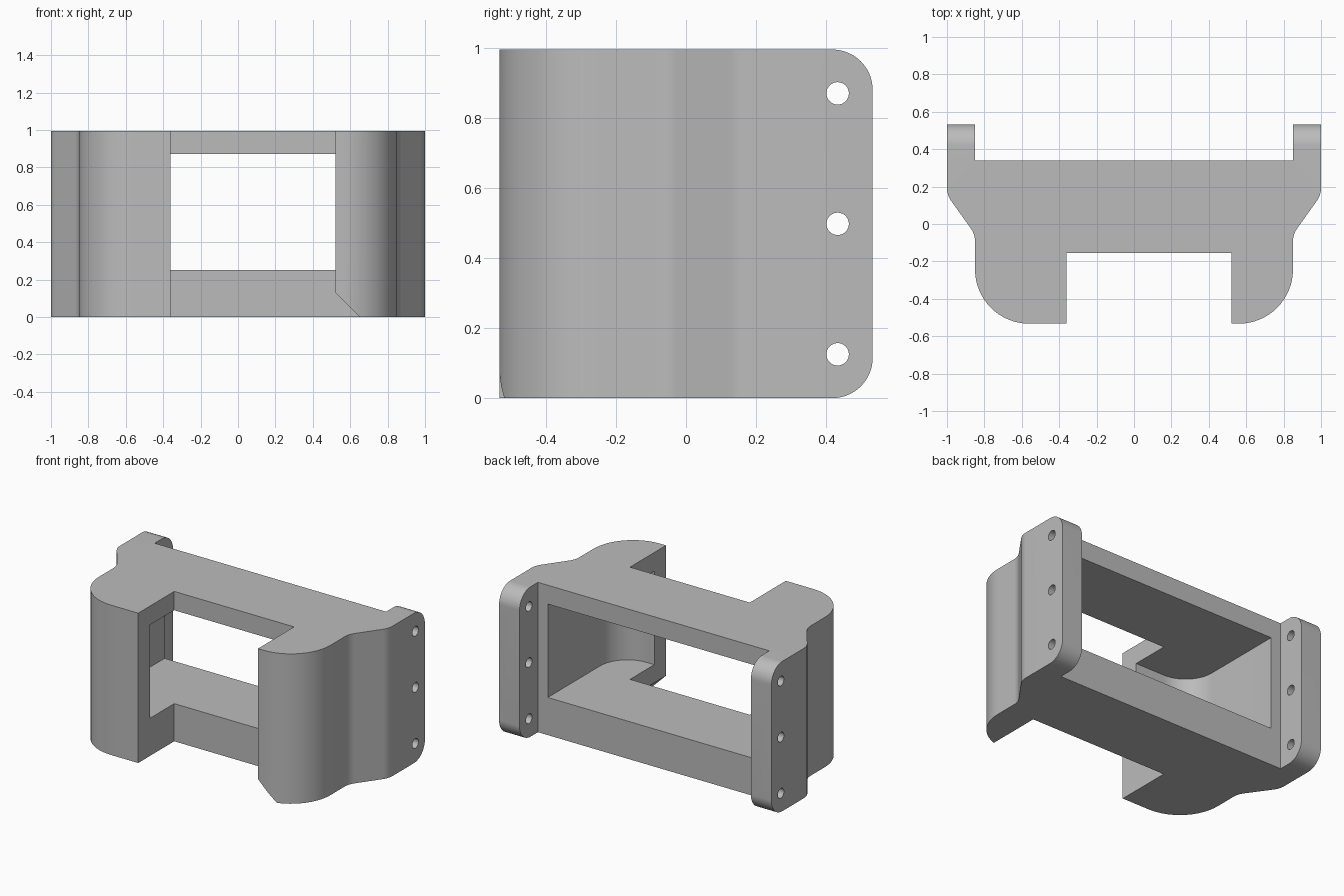
import bpy, bmesh, math
from mathutils import Vector

cube = bpy.data.objects.get("Cube")
if cube:
    bpy.data.objects.remove(cube, do_unlink=True)

H = 0.995      # bracket height
D = 0.533      # half depth

grey = bpy.data.materials.new("neutral grey")
grey.use_nodes = True
colour = (0.5, 0.5, 0.5, 1)
grey.diffuse_color = colour
grey.node_tree.nodes["Principled BSDF"].inputs["Base Color"].default_value = colour


def arc(cx, cy, r, start, end, steps=16):
    """Points on a circular arc, angles in degrees."""
    return [(cx + r * math.cos(math.radians(start + (end - start) * i / steps)),
             cy + r * math.sin(math.radians(start + (end - start) * i / steps)))
            for i in range(steps + 1)]


def fillet(before, corner, after, r, steps=8):
    """Round one profile corner with a tangent arc."""
    b, c, a = Vector(before), Vector(corner), Vector(after)
    u, v = (b - c).normalized(), (a - c).normalized()
    half = u.angle(v) / 2
    p, q = c + u * r / math.tan(half), c + v * r / math.tan(half)
    mid = c + (u + v).normalized() * r / math.sin(half)
    s, e = p - mid, q - mid
    sweep = s.angle(e)
    out = []
    for i in range(steps + 1):
        t = i / steps
        w = (s * math.sin((1 - t) * sweep) + e * math.sin(t * sweep)) / math.sin(sweep)
        out.append(tuple(mid + w))
    return out


def mirror(points):
    return [(-x, y) for x, y in reversed(points)]


def prism(name, points, low, high, axis="Z"):
    """Extrude a closed profile along Z (xy), Y (xz) or X (yz)."""
    place = {"Z": lambda a, b, t: (a, b, t),
             "Y": lambda a, b, t: (a, t, b),
             "X": lambda a, b, t: (t, a, b)}[axis]
    bm = bmesh.new()
    face = bm.faces.new([bm.verts.new(place(a, b, low)) for a, b in points])
    new = bmesh.ops.extrude_face_region(bm, geom=[face])["geom"]
    shift = Vector(place(0, 0, high - low))
    bmesh.ops.translate(bm, vec=shift,
                        verts=[g for g in new if isinstance(g, bmesh.types.BMVert)])
    bmesh.ops.recalc_face_normals(bm, faces=bm.faces)
    mesh = bpy.data.meshes.new(name)
    bm.to_mesh(mesh)
    bm.free()
    mesh.materials.append(grey)
    obj = bpy.data.objects.new(name, mesh)
    bpy.context.collection.objects.link(obj)
    return obj


# Outer outline: mounting ear, slanted shoulder, rounded front corner
top, knee, waist, low = (1, D), (1, 0.155), (0.85, -0.055), (0.85, -0.24)
side = ([(0.85, 0.34), (0.85, D), top]
        + fillet(top, knee, waist, 0.12)
        + fillet(knee, waist, low, 0.12)
        + arc(0.56, -D + 0.29, 0.29, 0, -90))
right_notch = [(0.52, -D), (0.52, -0.155)]
left_notch = [(-0.36, -0.155), (-0.36, -D)]
body = prism("bracket_body", side + right_notch + left_notch + mirror(side), 0, H)

# Side outline rounds the rear corners of the ears
r = 0.115
outline = ([(-0.7, -0.1), (D - r, -0.1), (D - r, 0)]
           + arc(D - r, r, r, -90, 0)[1:]
           + arc(D - r, H - r, r, 0, 90)
           + [(D - r, H + 0.1), (-0.7, H + 0.1)])
cutters = [(prism("ear_rounding", outline, -1.2, 1.2, "X"), "INTERSECT")]

# Hollow interior, open at the back and at the front notch
inner = [(0.777, 0.6)] + arc(0.777 - 0.2, -0.21, 0.2, 0, -90)
cutters.append((prism("cavity", inner + mirror(inner), 0.25, 0.87), "DIFFERENCE"))

# Bevelled lower corner of the front block
bevel = [(0.46, 0.19), (0.46, -0.06), (0.71, -0.06)]
cutters.append((prism("corner_bevel", bevel, -0.7, -0.155, "Y"), "DIFFERENCE"))

# Screw holes through both ears
for z in (0.125, 0.4975, 0.87):
    hole = arc(0.433, z, 0.032, 0, 360, 32)[:-1]
    cutters.append((prism("screw_hole", hole, -1.2, 1.2, "X"), "DIFFERENCE"))

for cutter, operation in cutters:
    mod = body.modifiers.new(cutter.name, "BOOLEAN")
    mod.operation = operation
    mod.solver = "EXACT"
    mod.object = cutter
    cutter.hide_render = True

# Bake the cuts, then shade the curves smooth
bpy.context.view_layer.update()
graph = bpy.context.evaluated_depsgraph_get()
baked = bpy.data.meshes.new_from_object(body.evaluated_get(graph))
body.modifiers.clear()
body.data = baked
for cutter, _ in cutters:
    bpy.data.objects.remove(cutter, do_unlink=True)

for obj in bpy.context.selected_objects:
    obj.select_set(False)
body.select_set(True)
bpy.context.view_layer.objects.active = body
bpy.ops.object.shade_smooth_by_angle(angle=math.radians(30))
